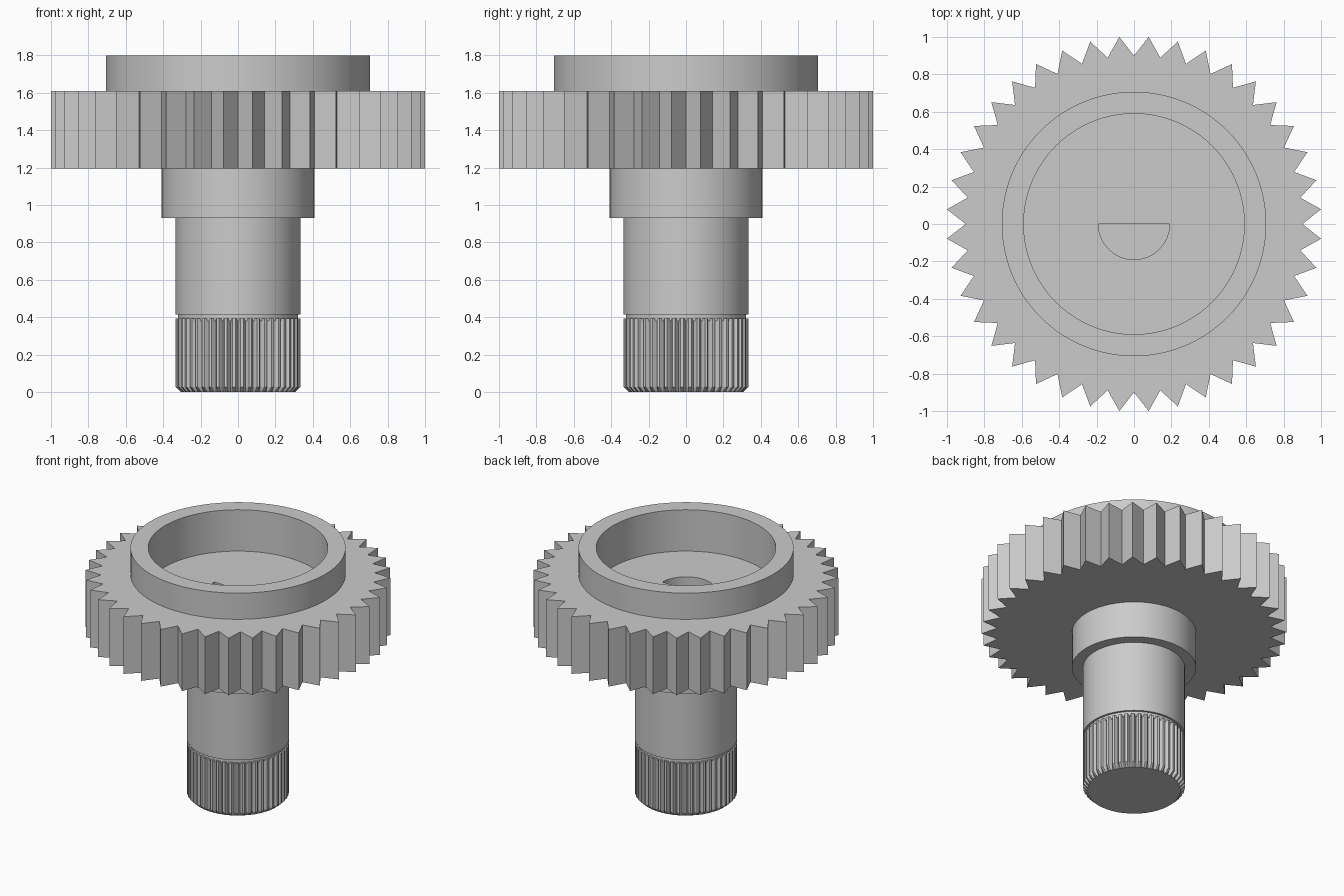
import bpy, bmesh
from math import sin, cos, pi, radians

cube = bpy.data.objects.get("Cube")
if cube:
    bpy.data.objects.remove(cube)

# Single grey metal
metal = bpy.data.materials.new("grey_metal")
metal.use_nodes = True
GREY = (0.6, 0.6, 0.6, 1)
metal.diffuse_color = GREY
metal.node_tree.nodes["Principled BSDF"].inputs["Base Color"].default_value = GREY

SIDES = 80
ANGLES = [2 * pi * i / SIDES for i in range(SIDES)]


def circle(r):
    return [(r * cos(a), r * sin(a)) for a in ANGLES]


def half_circle(r):
    """D outline: the back half is flattened onto y = 0."""
    return [(r * cos(a), min(0, r * sin(a))) for a in ANGLES]


def gear_outline(valley, tip):
    """Pointed teeth: valleys and tips alternate."""
    return [((tip if i % 2 else valley) * cos(a), (tip if i % 2 else valley) * sin(a))
            for i, a in enumerate(ANGLES)]


def spline_outline(valley, tip, teeth=48):
    """Teeth with a narrow land, divided by V grooves."""
    points = []
    for i in range(teeth):
        for phase, r in ((0, valley), (0.33, tip), (0.67, tip)):
            a = 2 * pi * (i + phase) / teeth
            points.append((r * cos(a), r * sin(a)))
    return points


def loft(name, sections):
    """Bridge a list of (outline, z) sections and cap both ends."""
    bm = bmesh.new()
    rings = [[bm.verts.new((x, y, z)) for x, y in outline] for outline, z in sections]
    for low, high in zip(rings, rings[1:]):
        for i in range(len(low)):
            j = (i + 1) % len(low)
            bm.faces.new((low[i], low[j], high[j], high[i]))
    bm.faces.new(rings[0][::-1])
    bm.faces.new(rings[-1])
    bmesh.ops.recalc_face_normals(bm, faces=bm.faces)
    mesh = bpy.data.meshes.new(name)
    bm.to_mesh(mesh)
    bm.free()
    mesh.materials.append(metal)
    obj = bpy.data.objects.new(name, mesh)
    bpy.context.collection.objects.link(obj)
    bpy.ops.object.select_all(action='DESELECT')
    obj.select_set(True)
    bpy.context.view_layer.objects.active = obj
    bpy.ops.object.shade_smooth_by_angle(angle=radians(12))
    return obj


# Gear wheel with raised rim, round cup and D-shaped socket
teeth = gear_outline(0.9, 1.003)
loft("gear_wheel", [
    (circle(0.40), 1.195), (teeth, 1.195), (teeth, 1.61),
    (circle(0.707), 1.61), (circle(0.707), 1.8),
    (circle(0.59), 1.8), (circle(0.59), 1.5),
    (half_circle(0.19), 1.5), (half_circle(0.19), 1.22),
])

# Stepped shaft: relief groove, shaft, collar
loft("shaft", [
    (circle(0.32), 0.38), (circle(0.32), 0.415),
    (circle(0.335), 0.415), (circle(0.335), 0.93),
    (circle(0.408), 0.93), (circle(0.408), 1.195),
])

# Splined end with chamfered tip
loft("splined_end", [
    (spline_outline(0.304, 0.306), 0),
    (spline_outline(0.308, 0.335), 0.028),
    (spline_outline(0.308, 0.335), 0.393),
])
